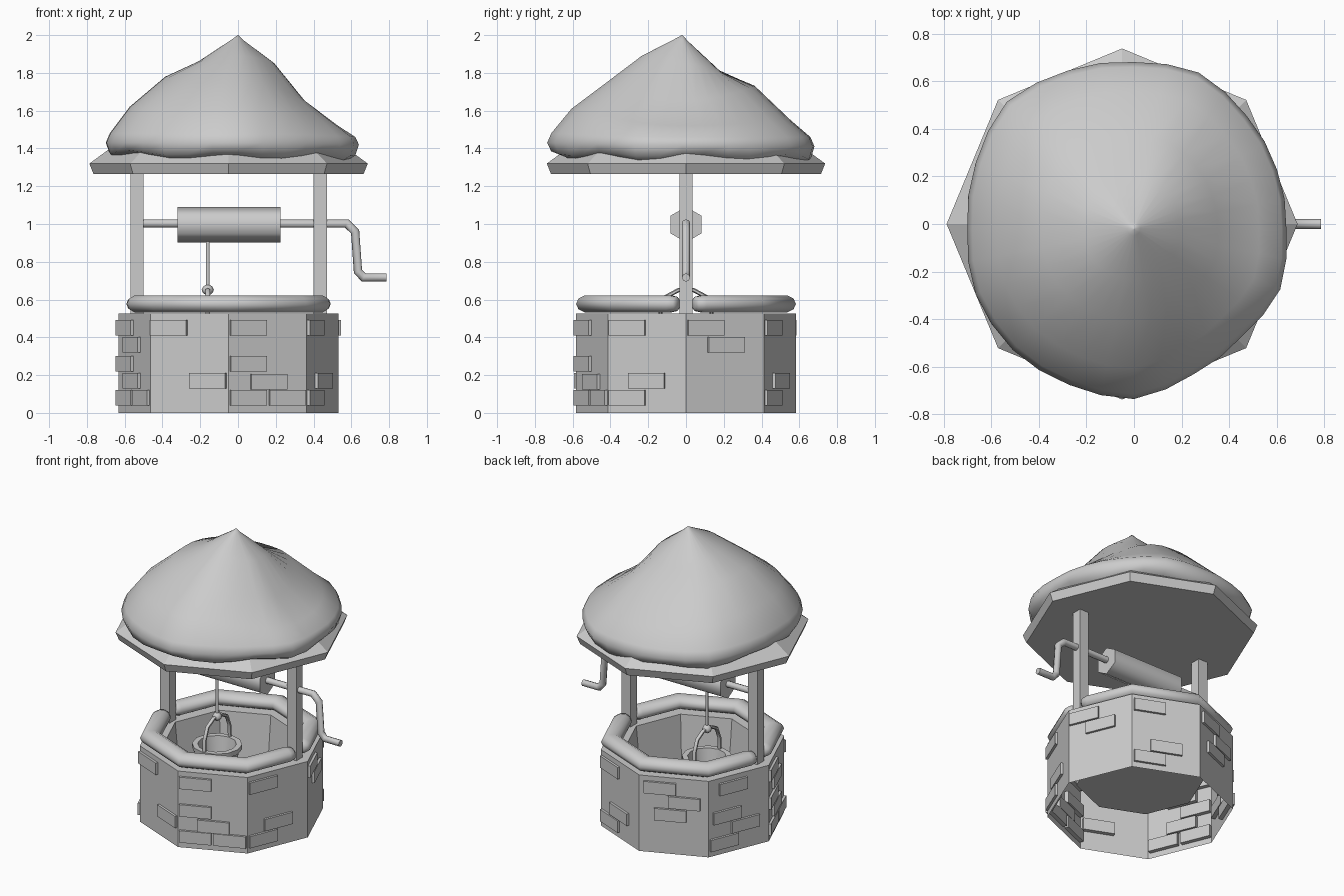
import bpy, math
from mathutils import Vector

if "Cube" in bpy.data.objects:
    bpy.data.objects.remove(bpy.data.objects["Cube"])

CX = -0.05                      # the axis of the well
PI = math.pi


def make(name, verts, faces, smooth=None):
    me = bpy.data.meshes.new(name)
    me.from_pydata([tuple(v) for v in verts], [], faces)
    me.update()
    ob = bpy.data.objects.new(name, me)
    bpy.context.collection.objects.link(ob)
    if smooth:
        bpy.ops.object.select_all(action='DESELECT')
        ob.select_set(True)
        bpy.context.view_layer.objects.active = ob
        bpy.ops.object.shade_smooth_by_angle(angle=math.radians(smooth))
    return ob


def loft(name, rings, cap_start=True, cap_end=True, smooth=None):
    n = len(rings[0])
    verts = [v for r in rings for v in r]
    faces = [(k * n + i, k * n + (i + 1) % n, (k + 1) * n + (i + 1) % n, (k + 1) * n + i)
             for k in range(len(rings) - 1) for i in range(n)]
    if cap_start:
        faces.append(tuple(reversed(range(n))))
    if cap_end:
        faces.append(tuple(range(len(verts) - n, len(verts))))
    return make(name, verts, faces, smooth)


def circle(r, z, n=8, x=CX, y=0.0):
    return [Vector((x + r * math.cos(2 * PI * i / n), y + r * math.sin(2 * PI * i / n), z))
            for i in range(n)]


def sweep(name, pts, a, b, normal, n=8, scales=None, smooth=60):
    """Tube along a flat path; a is the half width in the plane, b along its normal."""
    pts = [Vector(p) for p in pts]
    normal = Vector(normal)
    rings = []
    for i, p in enumerate(pts):
        d1 = (p - pts[max(i - 1, 0)]).normalized()
        d2 = (pts[min(i + 1, len(pts) - 1)] - p).normalized()
        t = (d1 + d2).normalized()
        side = normal.cross(t)
        miter = 1 / max(t.dot(d2 if d2.length else d1), 0.6)
        s = scales[i] if scales else 1
        rings.append([p + side * a * s * miter * math.cos(2 * PI * k / n)
                      + normal * b * s * math.sin(2 * PI * k / n) for k in range(n)])
    return loft(name, rings, smooth=smooth)


def box(name, c, ax, ay, az):
    c, ax, ay, az = map(Vector, (c, ax, ay, az))
    rings = [[c + ax * sx + ay * sy + az * s for sx, sy in ((-1, -1), (1, -1), (1, 1), (-1, 1))]
             for s in (-1, 1)]
    return loft(name, rings)


# octagonal wall: open underneath, with an inner shaft and floor
loft("well_wall", [circle(0.583, 0), circle(0.583, 0.525), circle(0.43, 0.525), circle(0.40, 0.22)],
     cap_start=False)

# raised bricks: (face, position along face, height)
BRICKS = [(0, .25, .45), (0, .51, .36),
          (1, .26, .45), (1, .5, .17), (1, .26, .08),
          (2, .3, .45), (2, .65, .36), (2, .45, .27),
          (3, .4, .45), (3, .3, .26), (3, .6, .17), (3, .25, .08),
          (4, .23, .45), (4, .45, .36), (4, .23, .26), (4, .45, .17), (4, .23, .08), (4, .74, .08),
          (5, .24, .45), (5, .74, .17),
          (6, .25, .45), (6, .25, .26), (6, .51, .165), (6, .25, .08), (6, .75, .08),
          (7, .25, .45), (7, .5, .17), (7, .25, .08)]
corner = circle(0.583, 0)
for j, (f, u, z) in enumerate(BRICKS):
    p, q = corner[f], corner[(f + 1) % 8]
    along = (q - p).normalized()
    out = along.cross(Vector((0, 0, 1)))
    c = p.lerp(q, u) + Vector((0, 0, z)) - out * 0.006
    box(f"brick_{j + 1}", c, along * 0.103, (0, 0, 0.041), out * 0.022)

# two rounded stone rim halves with gaps for the posts
rim = circle(0.515, 0.577)
for name, k in (("rim_back", 0), ("rim_front", 4)):
    v = [rim[(k + i) % 8] for i in range(5)]
    path = [v[0].lerp(v[1], t) for t in (.11, .14, .24)] + v[1:4] + \
           [v[3].lerp(v[4], t) for t in (.76, .86, .89)]
    sweep(name, path, 0.062, 0.048, (0, 0, 1), 10, [.5, .82, 1, 1, 1, 1, 1, .82, .5])

# posts
for side, s in (("left", -1), ("right", 1)):
    box(f"{side}_post", (CX + s * 0.485, 0, 0.895), (0.035, 0, 0), (0, 0.035, 0), (0, 0, 0.375))

# windlass: hexagonal drum, axle with crank
sweep("drum", [(-0.32, 0, 0.997), (0.225, 0, 0.997)], 0.094, 0.094, (0, 1, 0), 6, smooth=65)
sweep("axle_and_crank", [(-0.53, 0, 1.003), (0.575, 0, 1.003), (0.62, 0, 0.96), (0.635, 0, 0.75),
                         (0.665, 0, 0.717), (0.785, 0, 0.717)], 0.022, 0.022, (0, 1, 0))

# rope and knot
BX = -0.16
sweep("rope", [(BX, 0, 0.94), (BX, 0, 0.65)], 0.01, 0.01, (0, 1, 0), 6)
loft("knot", [circle(r, z, 8, BX) for r, z in
              ((.012, .625), (.028, .638), (.032, .652), (.024, .668), (.012, .678))], smooth=60)

# bucket with hollow top and a raised rim
loft("bucket", [circle(r, z, 12, BX) for r, z in
                ((.11, .27), (.14, .425), (.155, .427), (.158, .462), (.122, .462), (.095, .29))],
     smooth=40)
sweep("bucket_handle", [(BX, -.14, .45), (BX, -.135, .54), (BX, -.105, .615), (BX, -.04, .65),
                        (BX, .04, .65), (BX, .105, .615), (BX, .135, .54), (BX, .14, .45)],
      0.011, 0.013, (1, 0, 0), 6)

# octagonal roof base with a cone hidden by the thatch
loft("roof_base", [circle(0.715, 1.265), circle(0.737, 1.32), circle(0.01, 1.85)])

# thatch: outline radius per direction, heights blended between four side profiles
EDGE = [.64, .65, .67, .71, .70, .72, .755, .72, .70, .72, .72, .71, .715, .66, .64, .665]
FRAC = [.04, .30, .55, .82, .97, 1.0, .97, .90]
SIDES = [[1.975, 1.85, 1.65, 1.52, 1.46, 1.42, 1.37, 1.345],    # +x
         [1.97, 1.80, 1.73, 1.55, 1.46, 1.41, 1.35, 1.335],     # +y
         [1.98, 1.86, 1.78, 1.62, 1.48, 1.43, 1.38, 1.36],      # -x
         [1.985, 1.89, 1.755, 1.61, 1.48, 1.43, 1.375, 1.355]]  # -y
N = 32
rings = []
for lv, fr in enumerate(FRAC):
    ring = []
    for i in range(N):
        e = (EDGE[i // 2] + EDGE[((i + 1) // 2) % 16]) / 2
        a = 2 * PI * i / N
        q, t = divmod(i * 4 / N, 1)
        t = (1 - math.cos(PI * t)) / 2
        z = SIDES[int(q)][lv] * (1 - t) + SIDES[(int(q) + 1) % 4][lv] * t
        if lv > 5:                                   # ragged lower edge
            z += 0.012 * math.sin(7 * a + 0.6)
        ring.append(Vector((e * fr * math.cos(a), -0.02 + e * fr * math.sin(a), z)))
    rings.append(ring)
rings.insert(0, [Vector((0.002 * math.cos(2 * PI * i / N), -0.02 + 0.002 * math.sin(2 * PI * i / N), 2.0))
                 for i in range(N)])
rings = [list(reversed(r)) for r in rings]
loft("thatch", rings, cap_end=False, smooth=60)
